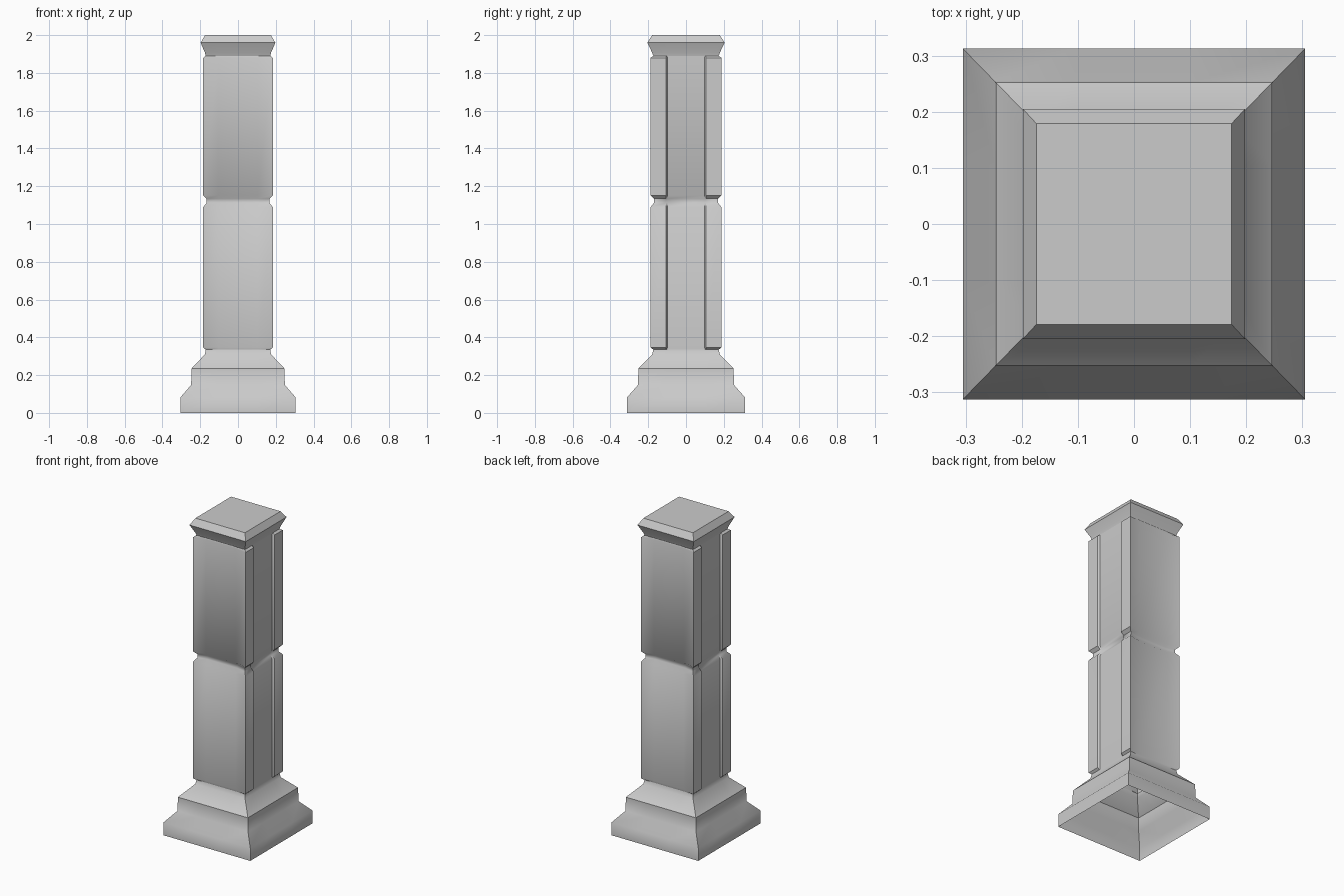
import bpy, bmesh, math

if "Cube" in bpy.data.objects:
    bpy.data.objects.remove(bpy.data.objects["Cube"])


def section(hx, hy, dx=0.0, dy=0.0, post=0.105):
    """Closed outline: four corner posts with recessed panels between them.
    Side panels step in sharply, front and back panels slope in gently."""
    step = 0.007 if dx else 0.003
    quarter = [(hx - dx, post - step), (hx, post), (hx, hy), (post, hy - dy)]
    pts = list(quarter)
    pts += [(-x, y) for x, y in reversed(quarter)]
    pts += [(-x, -y) for x, y in quarter]
    pts += [(x, -y) for x, y in reversed(quarter)]
    return pts


def loft(name, rows, cap_top=False):
    """Skin stacked outlines; each row is z, half x, half y, recess x, recess y."""
    bm = bmesh.new()
    rings = [[bm.verts.new((x, y, z)) for x, y in section(*dims)]
             for z, *dims in rows]
    for low, high in zip(rings, rings[1:]):
        n = len(low)
        for i in range(n):
            j = (i + 1) % n
            bm.faces.new((low[i], low[j], high[j], high[i]))
    if cap_top:
        bm.faces.new(rings[-1])
    mesh = bpy.data.meshes.new(name)
    bm.to_mesh(mesh)
    bm.free()
    obj = bpy.data.objects.new(name, mesh)
    bpy.context.collection.objects.link(obj)
    bpy.ops.object.select_all(action='DESELECT')
    obj.select_set(True)
    bpy.context.view_layer.objects.active = obj
    bpy.ops.object.shade_smooth_by_angle(angle=math.radians(42))
    return obj


POST = (0.184, 0.187, 0.013, 0.014)
NECK = (0.171, 0.173, 0, 0)
GROOVE = (0.166, 0.169, 0.006, 0.013)

# Stepped plinth, open underneath
loft("plinth", [
    (0.0, 0.305, 0.3125),
    (0.082, 0.305, 0.3125),
    (0.148, 0.248, 0.254),
    (0.235, 0.246, 0.252),
    (0.31, 0.175, 0.179),
    (0.335, *NECK),
])

# Panelled shaft with a groove around its middle
loft("shaft", [
    (0.335, *NECK),
    (0.346, *POST),
    (1.09, *POST),
    (1.112, *GROOVE),
    (1.134, *GROOVE),
    (1.152, *POST),
    (1.88, *POST),
    (1.89, *NECK),
])

# Flared capital with a bevelled top
loft("capital", [
    (1.89, *NECK),
    (1.907, 0.175, 0.179),
    (1.96, 0.198, 0.205),
    (2.0, 0.174, 0.179),
], cap_top=True)
